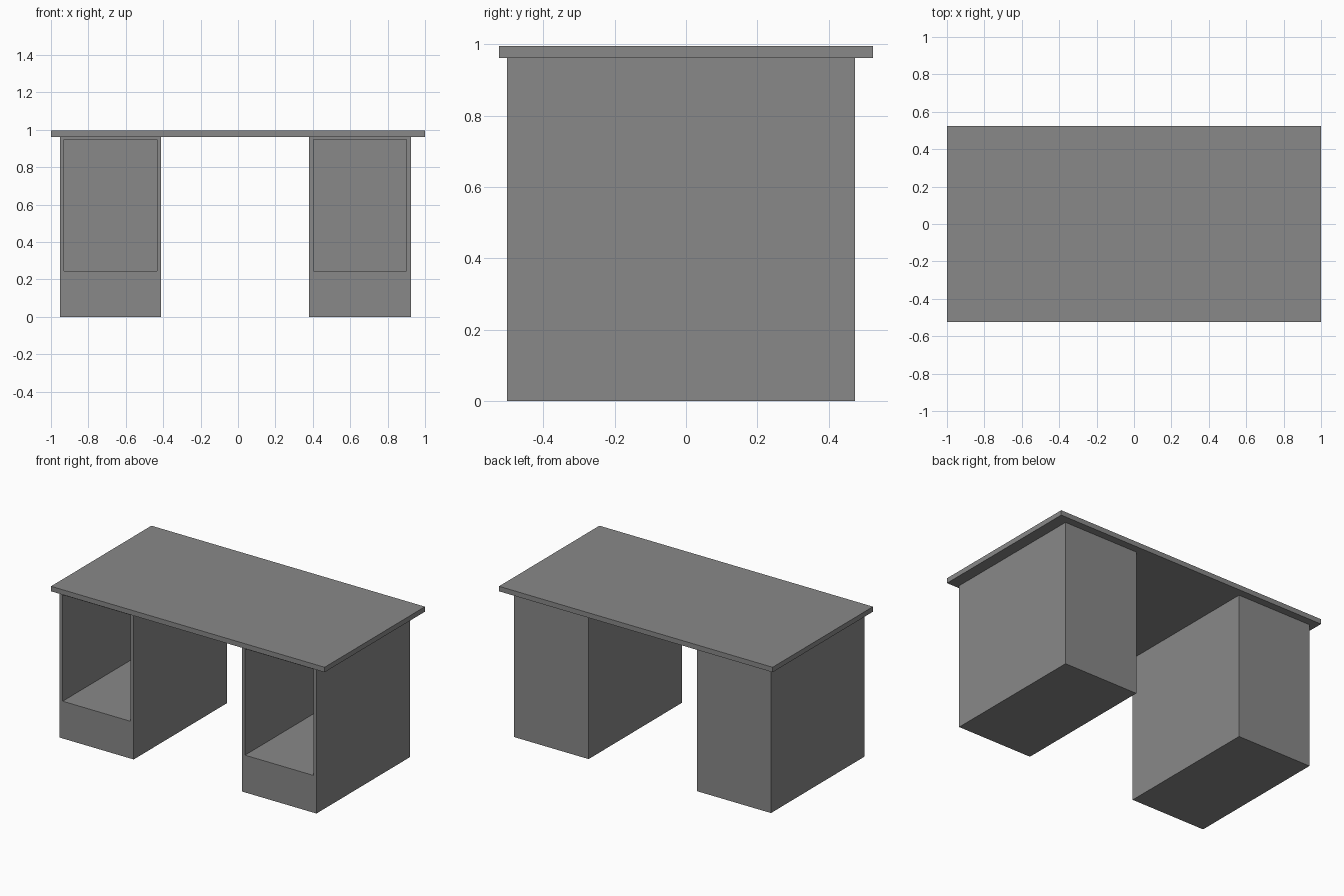
import bpy
import bmesh

cube = bpy.data.objects.get("Cube")
if cube:
    bpy.data.objects.remove(cube, do_unlink=True)

# Single grey finish
GREY = (0.25, 0.25, 0.25, 1.0)
grey = bpy.data.materials.new("plain grey")
grey.use_nodes = True
grey.diffuse_color = GREY
grey.node_tree.nodes["Principled BSDF"].inputs["Base Color"].default_value = GREY


def box(name, low, high):
    """Box between two corners; returns its object."""
    bm = bmesh.new()
    bmesh.ops.create_cube(bm, size=1)
    for v in bm.verts:
        v.co = [lo if c < 0 else hi for c, lo, hi in zip(v.co, low, high)]
    mesh = bpy.data.meshes.new(name)
    bm.to_mesh(mesh)
    bm.free()
    mesh.materials.append(grey)
    obj = bpy.data.objects.new(name, mesh)
    bpy.context.scene.collection.objects.link(obj)
    return obj


def hollow_front(obj, side, bottom, top, depth):
    """Inset the front face to a framed opening and push it inwards."""
    bm = bmesh.new()
    bm.from_mesh(obj.data)
    front = min(bm.faces, key=lambda f: f.calc_center_median().y)
    x_mid = front.calc_center_median().x
    z_mid = front.calc_center_median().z
    bmesh.ops.inset_region(bm, faces=[front], thickness=0.01)
    for v in front.verts:
        v.co.x += side - 0.01 if v.co.x < x_mid else 0.01 - side
        v.co.z = bottom if v.co.z < z_mid else top
    cavity = bmesh.ops.extrude_discrete_faces(bm, faces=[front])["faces"][0]
    bmesh.ops.translate(bm, verts=cavity.verts, vec=(0, depth, 0))
    bm.to_mesh(obj.data)
    bm.free()


# Desk top
box("desk_top", (-1, -0.524, 0.962), (1, 0.524, 0.995))

# Open-fronted pedestals
for name, x0, x1 in (("right_pedestal", -0.953, -0.411),
                     ("left_pedestal", 0.38, 0.925)):
    pedestal = box(name, (x0, -0.502, 0), (x1, 0.474, 0.962))
    hollow_front(pedestal, 0.026, 0.246, 0.948, 0.95)
